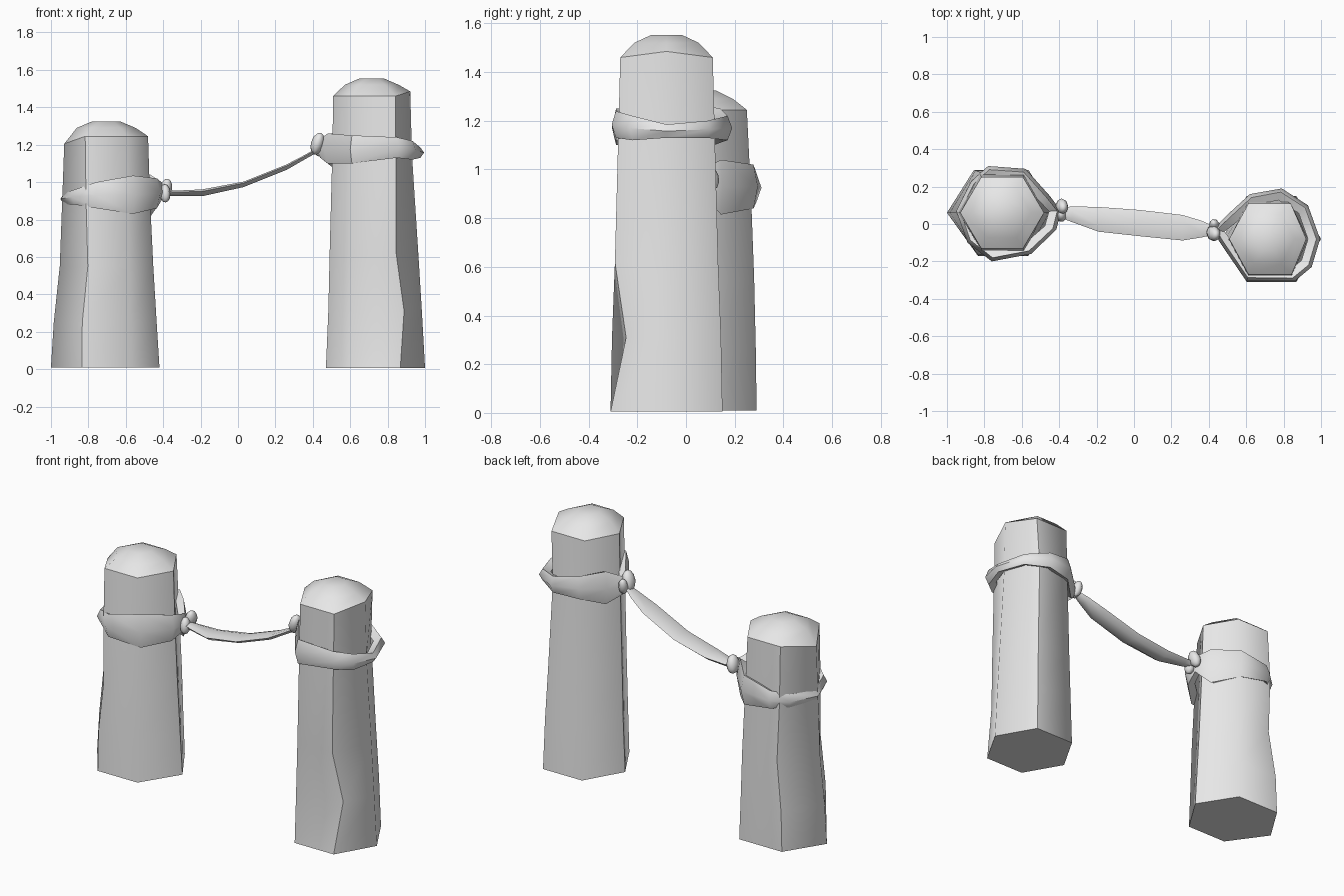
import bpy, bmesh, math
from mathutils import Vector

if "Cube" in bpy.data.objects:
    bpy.data.objects.remove(bpy.data.objects["Cube"])

grey = bpy.data.materials.new("plain_grey")
grey.diffuse_color = (0.8, 0.8, 0.8, 1)
grey.use_nodes = True
grey.node_tree.nodes["Principled BSDF"].inputs["Base Color"].default_value = grey.diffuse_color


def loft(name, rings, closed=False, sharp=None):
    """Skin a list of equal-sized rings; closed joins last ring to first, else both ends are capped."""
    bm = bmesh.new()
    vs = [[bm.verts.new(p) for p in r] for r in rings]
    n, m = len(rings), len(rings[0])
    for i in range(n if closed else n - 1):
        a, b = vs[i], vs[(i + 1) % n]
        for k in range(m):
            bm.faces.new((a[k], a[(k + 1) % m], b[(k + 1) % m], b[k]))
    if not closed:
        bm.faces.new(vs[0][::-1])
        bm.faces.new(vs[-1])
    bmesh.ops.recalc_face_normals(bm, faces=bm.faces)
    for f in bm.faces:
        f.smooth = True
    if sharp:
        for a, b in sharp(vs):
            e = bm.edges.get((a, b))
            if e:
                e.smooth = False
    me = bpy.data.meshes.new(name)
    bm.to_mesh(me)
    bm.free()
    me.materials.append(grey)
    ob = bpy.data.objects.new(name, me)
    bpy.context.collection.objects.link(ob)
    return ob


def post(name, body, dome, tweaks, columns):
    """Hexagonal post: body rows are (cx, cy, rx, half depth, z), dome rows are (scale, z)."""
    rows = list(body)
    cx, cy, rx, ry, _ = body[-1]
    rows += [(cx, cy, rx * s, ry * s, z) for s, z in dome]
    rings = []
    for i, (cx, cy, rx, ry, z) in enumerate(rows):
        ring = []
        for k in range(6):
            a = math.radians(60 * k)
            p = Vector((cx + rx * math.cos(a), cy + ry * math.sin(a) / 0.866, z))
            ring.append(p + Vector(tweaks.get((i, k), (0, 0, 0))))
        rings.append(ring)
    rim = len(body) - 1

    def sharp(vs):
        for i in (0, rim):
            for k in range(6):
                yield vs[i][k], vs[i][(k + 1) % 6]
        for k in columns:
            for i in range(rim):
                yield vs[i][k], vs[i + 1][k]
    return loft(name, rings, sharp=sharp)


def wrap(name, centre, path, t=0.065):
    """Cloth band round a post: path rows are outer (x, y, z low, z high)."""
    rings = []
    for x, y, lo, hi in path:
        d = (Vector(centre) - Vector((x, y))).normalized()
        section = [(t, lo + .02), (.02, lo), (0, (lo + hi) / 2), (.02, hi), (t, hi - .02)]
        rings.append([(x + d.x * s, y + d.y * s, z) for s, z in section])
    ob = loft(name, rings, closed=True)
    ob.data.set_sharp_from_angle(angle=math.radians(50))


def lump(name, loc, size, tilt):
    """One rounded fold of a knot."""
    bpy.ops.mesh.primitive_uv_sphere_add(segments=8, ring_count=6, radius=1, location=loc, rotation=tilt)
    ob = bpy.context.object
    ob.name = name
    ob.scale = size
    ob.data.materials.append(grey)
    bpy.ops.object.shade_smooth()


# Posts
post("left_post",
     [(-.71, .06, .29, .23, .01), (-.71, .06, .275, .227, .25), (-.703, .06, .25, .22, .55),
      (-.705, .06, .235, .207, .9), (-.705, .06, .224, .19, 1.245)],
     [(.70, 1.29), (.33, 1.325)],
     {(0, 4): (.02, 0, 0), (1, 4): (.015, 0, 0), (2, 4): (.025, 0, 0), (2, 2): (.02, -.01, 0),
      (3, 4): (.01, 0, 0), (4, 3): (0, 0, -.04)},
     (0, 2, 4))
post("right_post",
     [(.735, -.08, .265, .23, .005), (.733, -.08, .25, .224, .31), (.727, -.08, .237, .212, .62),
      (.717, -.08, .213, .198, 1.15), (.715, -.08, .206, .19, 1.46)],
     [(.70, 1.52), (.33, 1.553)],
     {(1, 5): (.03, .058, 0), (3, 5): (.02, 0, 0), (4, 5): (.025, 0, 0),
      (4, 1): (.02, 0, 0), (4, 0): (0, 0, .025)},
     (1, 3, 5))

# Cloth wraps
wrap("left_wrap", (-.705, .06),
     [(-.39, .07, .90, 1.0), (-.415, -.03, .86, 1.02), (-.55, -.16, .83, 1.035), (-.76, -.2, .86, 1.0),
      (-.89, -.1, .88, .96), (-.95, .07, .88, .94), (-.87, .23, .87, .95), (-.78, .31, .87, .98),
      (-.58, .295, .84, 1.02), (-.45, .15, .815, 1.04)])
wrap("right_wrap", (.715, -.08),
     [(.42, -.03, 1.13, 1.23), (.46, -.1, 1.10, 1.26), (.60, -.305, 1.10, 1.25), (.86, -.305, 1.13, 1.24),
      (.95, -.23, 1.12, 1.22), (.995, -.08, 1.13, 1.185), (.93, .1, 1.13, 1.20), (.79, .19, 1.12, 1.22),
      (.62, .16, 1.11, 1.25), (.50, .05, 1.07, 1.27)])

# Sagging strap: rows are (x, y, z, half width, half thickness)
strap = [(-.40, .06, .945, .025, .018), (-.33, .052, .94, .042, .016), (-.19, .025, .943, .066, .02),
         (.03, .005, .988, .07, .016), (.26, -.02, 1.08, .068, .016), (.36, -.027, 1.135, .045, .013),
         (.43, -.035, 1.175, .022, .014)]
section = [(-1, .3), (-.5, -.7), (.5, -.7), (1, .3), (.5, .7), (-.5, .7)]
ob = loft("strap", [[(x, y + u * w, z + v * t * 1.3) for u, v in section] for x, y, z, w, t in strap])
ob.data.set_sharp_from_angle(angle=math.radians(50))

# Knots
lump("left_knot_upper", (-.385, .095, .965), (.033, .04, .055), (.3, .2, 0))
lump("left_knot_lower", (-.39, .045, .94), (.03, .035, .05), (-.2, 0, .3))
lump("right_knot_upper", (.425, -.05, 1.205), (.035, .042, .062), (.2, .3, 0))
lump("right_knot_lower", (.43, -.005, 1.185), (.028, .03, .05), (-.3, 0, .3))
